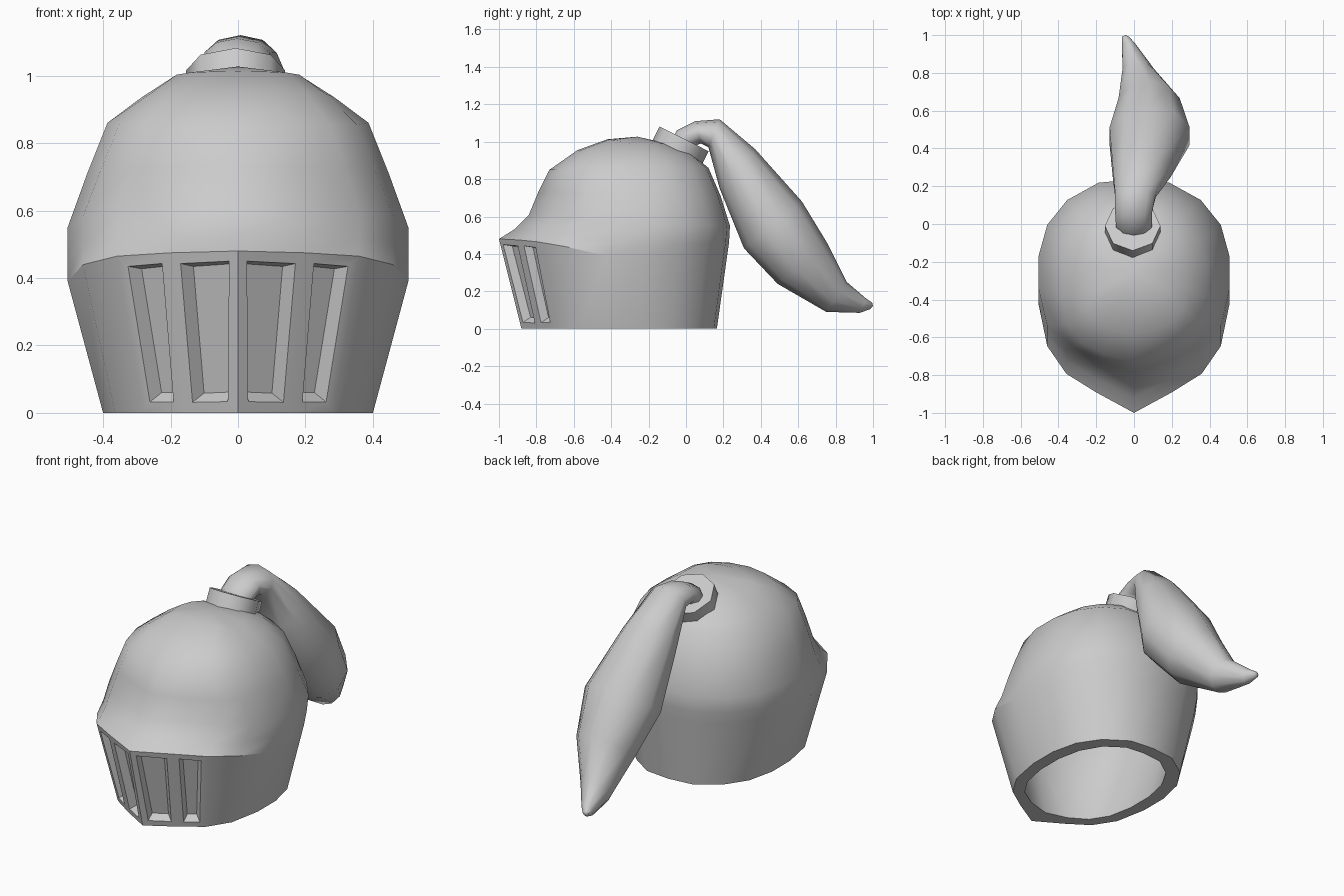
import bpy, bmesh, math
from mathutils import Vector, Matrix

cube = bpy.data.objects.get("Cube")
if cube:
    bpy.data.objects.remove(cube)

steel = bpy.data.materials.new("light grey")
steel.use_nodes = True
grey = (0.6, 0.6, 0.6, 1)
steel.diffuse_color = grey
steel.node_tree.nodes["Principled BSDF"].inputs["Base Color"].default_value = grey


def finish(bm, name, angle):
    bmesh.ops.recalc_face_normals(bm, faces=bm.faces)
    mesh = bpy.data.meshes.new(name)
    bm.to_mesh(mesh)
    bm.free()
    mesh.materials.append(steel)
    obj = bpy.data.objects.new(name, mesh)
    bpy.context.collection.objects.link(obj)
    bpy.ops.object.select_all(action='DESELECT')
    obj.select_set(True)
    bpy.context.view_layer.objects.active = obj
    bpy.ops.object.shade_smooth_by_angle(angle=math.radians(angle))
    return obj


def bridge(bm, a, b):
    n = len(a)
    return [bm.faces.new((a[i], a[(i + 1) % n], b[(i + 1) % n], b[i])) for i in range(n)]


def cap(bm, ring, point):
    tip = bm.verts.new(point)
    for i in range(len(ring)):
        bm.faces.new((ring[i - 1], ring[i], tip))


# Half outline from front to back, as fractions of width and length
WIDE = [0, .4, .71, .91, 1, 1, .91, .7, .37, 0]
POINTED = [0, .09, .17, .29, .47, .63, .78, .9, .985, 1]
ROUND = [0, .03, .1, .22, .39, .58, .75, .895, .985, 1]
RISE = [1, .94, .83, .55, 0, 0, 0, 0, 0, 0]


def helmet_ring(bm, front, front_z, back, side_z, width, point):
    half = []
    for w, p, r, k in zip(WIDE, POINTED, ROUND, RISE):
        y = front + (back - front) * (p * point + r * (1 - point))
        half.append((width * w, y, side_z + (front_z - side_z) * k))
    mirrored = [(-x, y, z) for x, y, z in half[-2:0:-1]]
    return [bm.verts.new(c) for c in half + mirrored]


# Shell: front y, front z, back y, side z, half width, pointedness
OUTER = [
    (-.88, 0, .165, 0, .4, 1),
    (-1, .48, .22, .39, .505, 1),
    (-.92, .53, .23, .46, .505, 1),
    (-.84, .61, .235, .55, .505, .9),
    (-.79, .73, .185, .71, .447, .6),
    (-.73, .85, .12, .86, .387, .25),
    (-.58, .955, .03, .936, .285, 0),
    (-.42, 1.013, -.1, .99, .2, 0),
]
INNER = [
    (-.76, 0, .09, 0, .325, .2),
    (-.84, .4, .15, .4, .435, .5),
    (-.74, .6, .16, .55, .43, .5),
    (-.64, .82, .05, .82, .32, .2),
    (-.42, .94, -.1, .94, .16, 0),
]
bm = bmesh.new()
outer = [helmet_ring(bm, *row) for row in OUTER]
inner = [helmet_ring(bm, *row) for row in INNER]
visor = bridge(bm, outer[0], outer[1])
for rings in (outer[1:], inner):
    for a, b in zip(rings, rings[1:]):
        bridge(bm, a, b)
bridge(bm, outer[0], inner[0])
cap(bm, outer[-1], (0, -.26, 1.027))
cap(bm, inner[-1], (0, -.26, .965))
bmesh.ops.recalc_face_normals(bm, faces=bm.faces)

# Crisp brim above the visor
brim = outer[1]
for i in range(-4, 4):
    bm.edges.get((brim[i], brim[i + 1])).smooth = False

# Four sunken slots, one in each front panel of the visor
slots = [visor[i] for i in (0, 1, -1, -2)]
bmesh.ops.inset_individual(bm, faces=slots, thickness=.046)
bmesh.ops.inset_individual(bm, faces=slots, thickness=.026, depth=-.042)
finish(bm, "helmet_shell", 42)

# Collar holding the plume
bm = bmesh.new()
axis = Vector((0, .45, .89)).normalized()
turn = Vector((0, 0, 1)).rotation_difference(axis).to_matrix().to_4x4()
bmesh.ops.create_cone(bm, cap_ends=True, segments=8, radius1=.147, radius2=.147, depth=.09,
                      matrix=Matrix.Translation((-.007, -.03, .975)) @ turn)
finish(bm, "plume_collar", 50)

# Plume: upper edge y z, lower edge y z, smallest and largest x
PLUME = [
    (-.09, .98, .05, .92, -.09, .08),
    (-.05, 1.06, .05, .98, -.1, .1),
    (.05, 1.11, .08, .99, -.105, .1),
    (.18, 1.12, .12, .97, -.105, .12),
    (.37, .96, .18, .75, -.12, .2),
    (.62, .68, .31, .43, -.14, .305),
    (.76, .45, .49, .24, -.09, .25),
    (.86, .25, .75, .09, -.065, .11),
    (.965, .16, .93, .085, -.065, .01),
    (.995, .14, .985, .105, -.065, -.025),
]
bm = bmesh.new()
rings = []
for uy, uz, ly, lz, x0, x1 in PLUME:
    upper, lower = Vector((0, uy, uz)), Vector((0, ly, lz))
    middle = (upper + lower) / 2 + Vector(((x0 + x1) / 2, 0, 0))
    ring = []
    for i in range(10):
        a = math.tau * i / 10
        side = Vector(((x1 - x0) / 2, 0, 0)) * math.sin(a)
        ring.append(bm.verts.new(middle + (upper - lower) / 2 * math.cos(a) + side))
    rings.append(ring)
for a, b in zip(rings, rings[1:]):
    bridge(bm, a, b)
bm.faces.new(rings[0])
cap(bm, rings[-1], (-.045, 1, .122))
finish(bm, "plume", 60)
